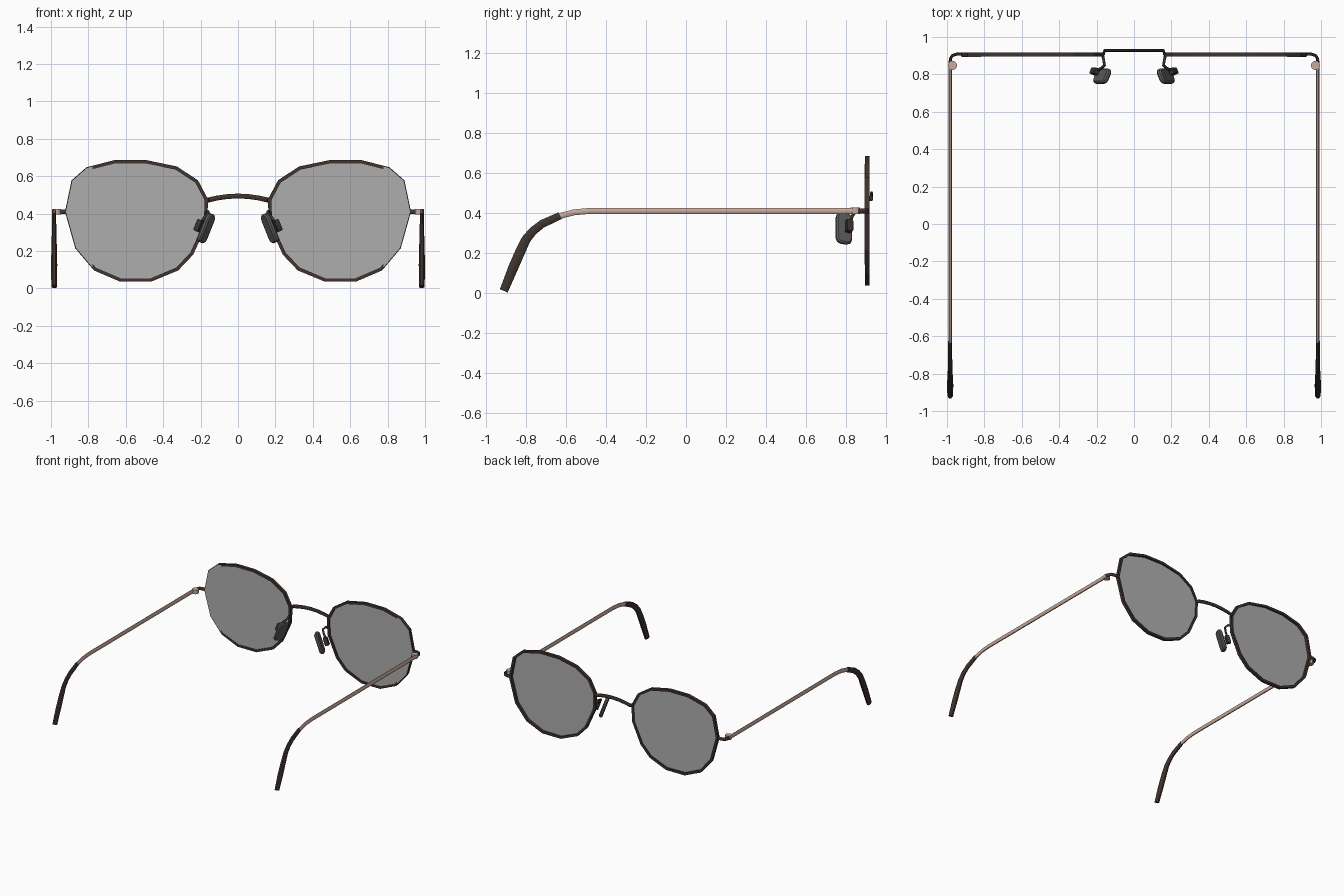
import bpy, bmesh, math
from mathutils import Vector, Matrix

if "Cube" in bpy.data.objects:
    bpy.data.objects.remove(bpy.data.objects["Cube"])


def material(name, rgb):
    m = bpy.data.materials.new(name)
    m.diffuse_color = (*rgb, 1)
    m.use_nodes = True
    m.node_tree.nodes["Principled BSDF"].inputs["Base Color"].default_value = m.diffuse_color
    return m


DARK = material("dark_metal", (0.05, 0.034, 0.028))
TAN = material("tan_metal", (0.57, 0.40, 0.33))
PAD = material("pad_grey", (0.11, 0.11, 0.11))
LENS = material("lens_grey", (0.42, 0.42, 0.42))


def finish(name, bm, mat, mirror=True, smooth=None):
    bmesh.ops.recalc_face_normals(bm, faces=bm.faces)
    me = bpy.data.meshes.new(name)
    bm.to_mesh(me)
    bm.free()
    ob = bpy.data.objects.new(name, me)
    bpy.context.collection.objects.link(ob)
    me.materials.append(mat)
    if smooth:
        bpy.ops.object.select_all(action='DESELECT')
        ob.select_set(True)
        bpy.context.view_layer.objects.active = ob
        bpy.ops.object.shade_smooth_by_angle(angle=math.radians(smooth))
    if mirror:
        ob.modifiers.new("mirror", 'MIRROR').use_mirror_merge = False
    return ob


def sweep(name, pts, radii, side, mat, n=8, mirror=True):
    """Tube along pts; radii are (along side, across side) per point."""
    bm = bmesh.new()
    pts = [Vector(p) for p in pts]
    if isinstance(radii, tuple):
        radii = [radii] * len(pts)
    rings = []
    for i, p in enumerate(pts):
        t = (pts[min(i + 1, len(pts) - 1)] - pts[max(i - 1, 0)]).normalized()
        u = Vector(side)
        u = (u - t * u.dot(t)).normalized()
        v = t.cross(u)
        ring = []
        for k in range(n):
            a = 2 * math.pi * (k + 0.5) / n
            ring.append(bm.verts.new(p + u * radii[i][0] * math.cos(a) + v * radii[i][1] * math.sin(a)))
        rings.append(ring)
    for a, b in zip(rings, rings[1:]):
        for k in range(n):
            bm.faces.new((a[k], a[(k + 1) % n], b[(k + 1) % n], b[k]))
    bm.faces.new(rings[0])
    bm.faces.new(rings[-1])
    return finish(name, bm, mat, mirror, 50)


def block(name, center, size, rot, bevel, mat):
    bm = bmesh.new()
    bmesh.ops.create_cube(bm, size=1)
    bmesh.ops.scale(bm, vec=size, verts=bm.verts)
    # round the plate corners first, then soften all edges
    thin = [e for e in bm.edges if abs((e.verts[0].co - e.verts[1].co).normalized().z) > 0.9]
    bmesh.ops.bevel(bm, geom=thin, offset=bevel, segments=2, profile=0.5, affect='EDGES')
    rim = [e for e in bm.edges if e.calc_face_angle(0) > 1.2]
    bmesh.ops.bevel(bm, geom=rim, offset=bevel * 0.3, segments=1, affect='EDGES')
    bmesh.ops.transform(bm, matrix=Matrix.Translation(center) @ rot.to_4x4(), verts=bm.verts)
    return finish(name, bm, mat, True, 40)


# Lens outline (x, z), 15 sides
OUT = [(.49, .686), (.66, .686), (.81, .648), (.89, .578), (.925, .41),
       (.87, .214), (.77, .096), (.63, .036), (.465, .036), (.32, .096),
       (.24, .18), (.165, .345), (.16, .476), (.214, .578), (.326, .652)]


def inset(poly, d):
    pts = [Vector(p) for p in poly]
    res = []
    for i, p in enumerate(pts):
        a = (p - pts[i - 1]).normalized()
        b = (pts[(i + 1) % len(pts)] - p).normalized()
        na, nb = Vector((a.y, -a.x)), Vector((b.y, -b.x))
        res.append(p + (na + nb) * d / (1 + na.dot(nb)))
    return res


# Rim: rectangular band around the outline
Y0, Y1 = 0.895, 0.918
bm = bmesh.new()
inner = inset(OUT, 0.018)
rings = [[bm.verts.new((p[0], y, p[1])) for p in poly]
         for poly, y in ((OUT, Y0), (OUT, Y1), (inner, Y1), (inner, Y0))]
N = len(OUT)
for r in range(4):
    a, b = rings[r], rings[(r + 1) % 4]
    for k in range(N):
        bm.faces.new((a[k], a[(k + 1) % N], b[(k + 1) % N], b[k]))
finish("rim", bm, DARK)

# Lens: thin pane, slightly turned so its outer edge meets the rear of the rim
bm = bmesh.new()
panes = []
for off in (0, 0.004):
    panes.append([bm.verts.new((p.x, 0.908 - 0.021 * (p.x - 0.16) + off, p.y)) for p in inset(OUT, 0.005)])
    bm.faces.new(panes[-1])
for k in range(N):
    j = (k + 1) % N
    bm.faces.new((panes[0][k], panes[0][j], panes[1][j], panes[1][k]))
finish("lens", bm, LENS)

# Bridge: shallow arch with ends bent back to the rims
arch = [(x, 0.928, 0.494 - 0.85 * x * x) for x in (-.157, -.11, -.055, 0, .055, .11, .157)]
sweep("bridge", [(-.165, .903, .472)] + arch + [(.165, .903, .472)], (.014, .009), (0, 0, 1), DARK, mirror=False)

# End piece and hinge
sweep("end_piece", [(.912, .908, .41), (.95, .908, .41), (.972, .90, .41), (.982, .882, .41), (.983, .845, .41)],
      (.013, .009), (0, 0, 1), DARK)
sweep("hinge_barrel", [(.97, .848, .394), (.97, .848, .426)], (.024, .024), (1, 0, 0), TAN, n=16)

# Temple arm and ear sleeve
X = 0.983
sweep("temple", [(X, y, z) for y, z in ((.86, .41), (-.48, .41), (-.56, .403), (-.65, .38))],
      (.010, .016), (1, 0, 0), TAN)
path = [(-.63, .386), (-.72, .345), (-.765, .31), (-.80, .268), (-.83, .205), (-.865, .125), (-.912, .01)]
size = [(.012, .020), (.012, .022), (.013, .023), (.014, .025), (.016, .027), (.018, .027), (.016, .023)]
sweep("ear_sleeve", [(X, y, z) for y, z in path], size, (1, 0, 0), DARK)

# Nose pad: rounded plate facing inward and back
long_axis = Vector((.37, 0, -.93)).normalized()
short = Vector((.38, -.92, .15))
short = (short - long_axis * short.dot(long_axis)).normalized()
rot = Matrix((long_axis, short, long_axis.cross(short))).transposed()
pad_c = Vector((.17, .79, .322))
block("nose_pad", pad_c, (.165, .085, .028), rot, .026, PAD)
block("pad_mount", Vector((.21, .816, .335)), (.065, .035, .03), rot, .008, DARK)
sweep("pad_wire", [(.168, .905, .40), (.162, .875, .412), (.158, .848, .405), (.175, .832, .385), (.205, .82, .345)],
      (.008, .008), (1, 0, 0), DARK)
